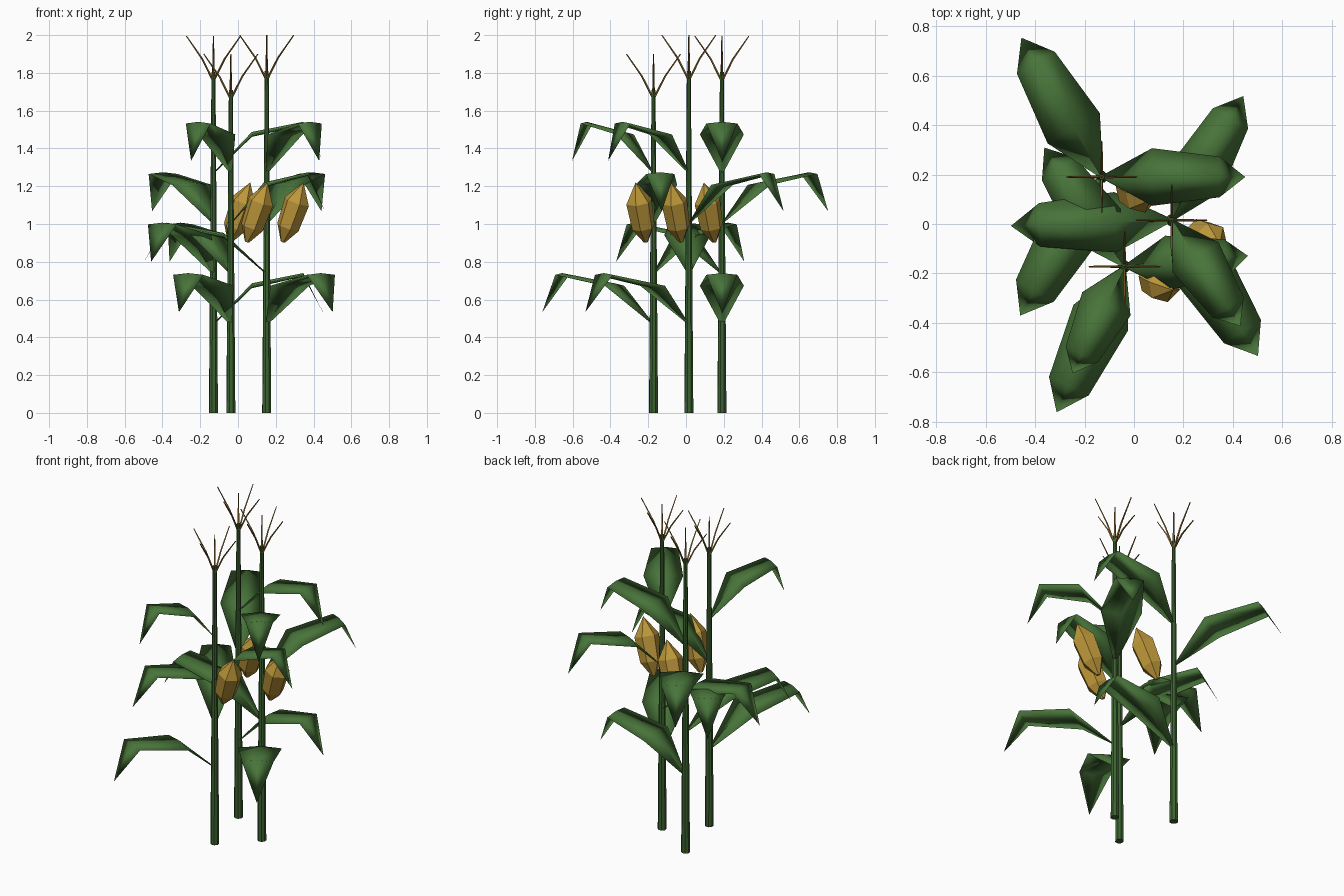
import bpy, bmesh, math
from mathutils import Vector

if "Cube" in bpy.data.objects:
    bpy.data.objects.remove(bpy.data.objects["Cube"])


def material(name, rgb):
    m = bpy.data.materials.new(name)
    m.diffuse_color = (*rgb, 1)
    m.use_nodes = True
    m.node_tree.nodes["Principled BSDF"].inputs["Base Color"].default_value = m.diffuse_color
    return m


LEAF = material("leaf_green", (0.065, 0.175, 0.042))
STALK = material("stalk_green", (0.045, 0.125, 0.03))
EAR = material("ear_gold", (0.51, 0.31, 0.042))
TASSEL = material("tassel_brown", (0.27, 0.15, 0.03))


def loft(name, rings, mat, smooth=False):
    """Skin equal-sized closed rings of points and cap both ends."""
    bm = bmesh.new()
    loops = [[bm.verts.new(p) for p in ring] for ring in rings]
    n = len(rings[0])
    for a, b in zip(loops, loops[1:]):
        for i in range(n):
            j = (i + 1) % n
            bm.faces.new((a[i], a[j], b[j], b[i]))
    bm.faces.new(loops[0][::-1])
    bm.faces.new(loops[-1])
    bmesh.ops.remove_doubles(bm, verts=bm.verts, dist=0.0004)
    bmesh.ops.recalc_face_normals(bm, faces=bm.faces)
    for f in bm.faces:
        f.smooth = smooth
    me = bpy.data.meshes.new(name)
    bm.to_mesh(me)
    bm.free()
    me.materials.append(mat)
    ob = bpy.data.objects.new(name, me)
    bpy.context.collection.objects.link(ob)
    return ob


def tube(name, path, radii, sides, mat):
    """Round section swept along a path, all sections square to its chord."""
    axis = (path[-1] - path[0]).normalized()
    side = axis.cross(Vector((0.3, 1, 0.1))).normalized()
    up = axis.cross(side)
    angles = [2 * math.pi * i / sides for i in range(sides)]
    rings = [[p + (side * math.cos(a) + up * math.sin(a)) * r for a in angles]
             for p, r in zip(path, radii)]
    return loft(name, rings, mat)


def leaf(name, x, y, z, angle, length):
    """Arching blade: rises from the stalk, widens, then folds down to a tip."""
    a = math.radians(angle)
    out = Vector((math.cos(a), math.sin(a), 0))
    side = Vector((-math.sin(a), math.cos(a), 0))
    # distance out, height, half width, half thickness
    stations = [(0, 0, 0.006, 0.004),
                (0.35 * length, 0.205, 0.07 + 0.08 * length, 0.013),
                (0.82 * length, 0.263, 0.03 + 0.09 * length, 0.009),
                (length, 0.065, 0, 0)]
    rings = []
    for d, h, w, t in stations:
        c = Vector((x, y, z + h)) + out * d
        rings.append([c + side * w, c + Vector((0, 0, t)),
                      c - side * w, c - Vector((0, 0, t))])
    loft(name, rings, LEAF, smooth=True)


# x, y, height of the tassel fork, leaves from low to high as (angle, length)
plants = [
    (-0.13, 0.19, 1.765, [(0, 0.58), (239.5, 0.65), (120, 0.65), (0, 0.58)]),
    (0.152, 0.015, 1.77, [(-57.5, 0.65), (182, 0.65), (60, 0.58), (-57, 0.51)]),
    (-0.038, -0.172, 1.67, [(245, 0.65), (124, 0.58), (5, 0.50), (244, 0.48)]),
]

for k, (x, y, fork, leaves) in enumerate(plants, 1):
    base = Vector((x, y, 0))

    # Stalk
    tube(f"stalk_{k}", [base, base + Vector((0, 0, fork + 0.04))],
         [0.025, 0.011], 8, STALK)

    # Leaves
    for i, (angle, length) in enumerate(leaves):
        leaf(f"leaf_{k}_{i + 1}", x, y, 0.468 + 0.267 * i, angle, length)

    # Ear leaning away from the stalk
    low = base + Vector((0.085, -0.04, 0.905))
    high = base + Vector((0.195, -0.095, 1.22))
    tube(f"ear_{k}", [low.lerp(high, t) for t in (0, 0.25, 0.68, 1)],
         [0.012, 0.062, 0.07, 0.0], 6, EAR)

    # Tassel: one upright spike and four spreading branches
    top = base + Vector((0, 0, fork))
    tube(f"tassel_spike_{k}", [top, top + Vector((0, 0, 0.23))],
         [0.008, 0.003], 4, TASSEL)
    for i in range(4):
        a = i * math.pi / 2
        d = Vector((math.cos(a), math.sin(a), 0))
        path = [top - Vector((0, 0, 0.01)),
                top + d * 0.06 + Vector((0, 0, 0.11)),
                top + d * 0.143 + Vector((0, 0, 0.23))]
        tube(f"tassel_branch_{k}_{i + 1}", path, [0.006, 0.005, 0.003], 4, TASSEL)
